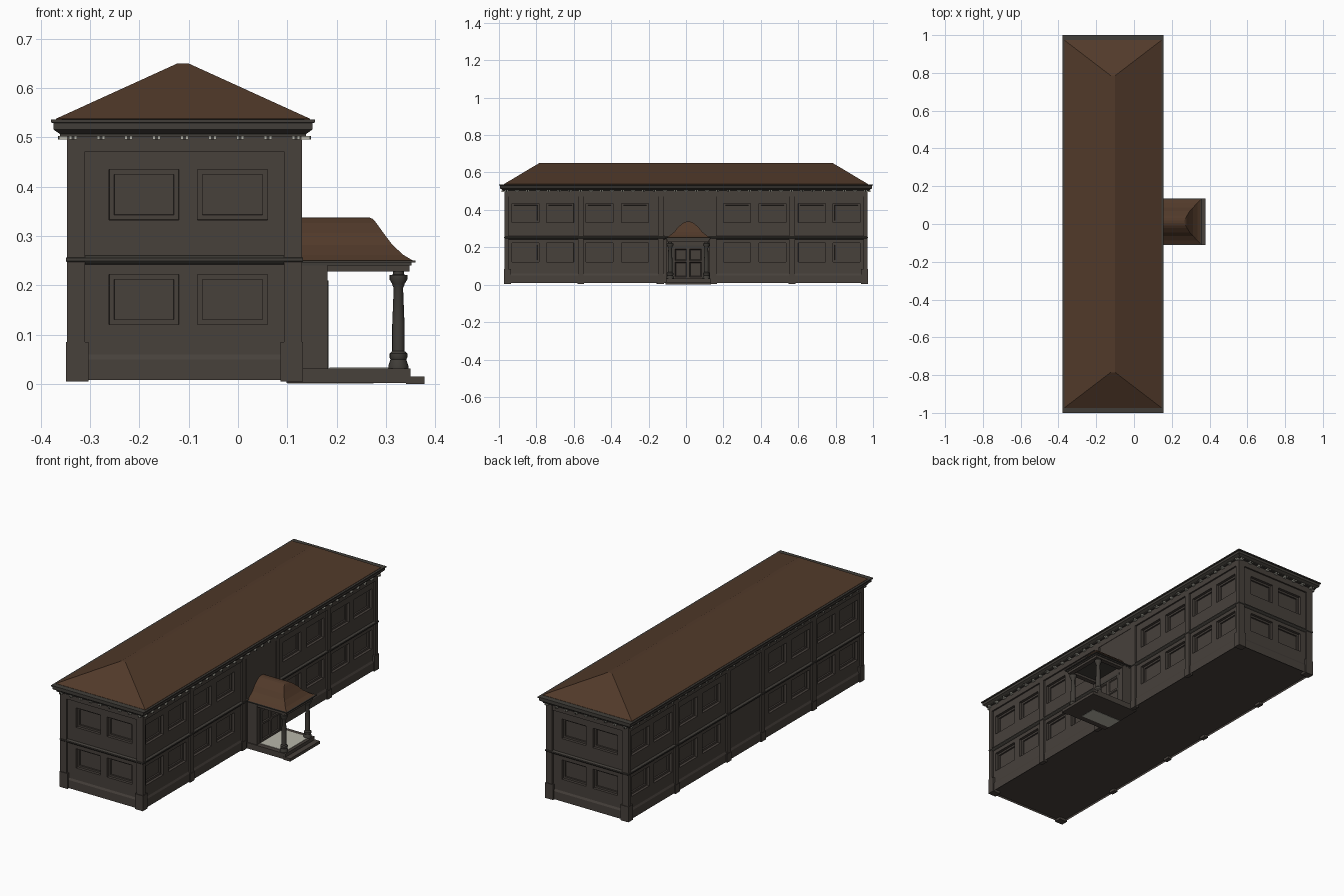
import bpy, bmesh, math

if "Cube" in bpy.data.objects:
    bpy.data.objects.remove(bpy.data.objects["Cube"])

def mat(name, c):
    m = bpy.data.materials.new(name)
    m.diffuse_color = (*c, 1)
    m.use_nodes = True
    m.node_tree.nodes["Principled BSDF"].inputs["Base Color"].default_value = m.diffuse_color
    return m

WALL = mat("dark_stone", (0.063, 0.052, 0.044))
TRIM = mat("trim_stone", (0.052, 0.047, 0.040))
ROOF = mat("brown_roof", (0.083, 0.042, 0.023))
PALE = mat("pale_stone", (0.48, 0.47, 0.40))

CX, HX, HY = -0.1085, 0.2385, 0.97      # body centre and half sizes
PY = 0.012                              # porch centre line

def finish(bm, name, m, smooth=False):
    bmesh.ops.recalc_face_normals(bm, faces=bm.faces)
    me = bpy.data.meshes.new(name)
    bm.to_mesh(me)
    bm.free()
    me.materials.append(m)
    if smooth:
        me.shade_smooth()
        me.set_sharp_from_angle(angle=math.radians(35))
    ob = bpy.data.objects.new(name, me)
    bpy.context.collection.objects.link(ob)
    return ob

def add_box(bm, x0, x1, y0, y1, z0, z1):
    vs = bmesh.ops.create_cube(bm, size=1)["verts"]
    for v in vs:
        v.co = (x1 if v.co.x > 0 else x0, y1 if v.co.y > 0 else y0, z1 if v.co.z > 0 else z0)

def boxes(name, m, items):
    bm = bmesh.new()
    for b in items:
        add_box(bm, *b)
    return finish(bm, name, m)

def bridge(bm, rings, caps=True):
    for a, b in zip(rings, rings[1:]):
        n = len(a)
        for i in range(n):
            bm.faces.new((a[i], a[(i + 1) % n], b[(i + 1) % n], b[i]))
    if caps:
        bm.faces.new(rings[0][::-1])
        bm.faces.new(rings[-1])

def rect_loft(name, m, cx, cy, hx, hy, profile, caps=True):
    """Stack of rectangles; profile rows are (x offset, y offset, z)."""
    bm = bmesh.new()
    rings = []
    for ox, oy, z in profile:
        rings.append([bm.verts.new((cx + sx * (hx + ox), cy + sy * (hy + oy), z))
                      for sx, sy in ((-1, -1), (1, -1), (1, 1), (-1, 1))])
    bridge(bm, rings, caps)
    return finish(bm, name, m)

def panel_grid(bm, fn, us, vs, steps):
    """Plane of cells; odd-numbered cells both ways get inset steps of (margin, depth)."""
    g = [[bm.verts.new(fn(u, v)) for v in vs] for u in us]
    cells = []
    for i in range(len(us) - 1):
        for j in range(len(vs) - 1):
            f = bm.faces.new((g[i][j], g[i + 1][j], g[i + 1][j + 1], g[i][j + 1]))
            if i % 2 and j % 2:
                cells.append(f)
    for margin, depth in steps:
        bm.normal_update()
        bmesh.ops.inset_individual(bm, faces=cells, thickness=margin, depth=-depth)

# Walls with stepped window recesses; the middle gap is an even cell, so it stays plain
INS, FLOOR = 0.009, 0.018
x0, x1, yw = CX - HX + INS, CX + HX - INS, HY - INS
half = [0.2, 0.345, 0.39, 0.535, 0.6, 0.745, 0.785, 0.93]
ul = [-yw] + [-u for u in half[::-1]] + half + [yw]
us = [x0, -0.261, -0.12, -0.082, 0.06, x1]
vs = [FLOOR, 0.121, 0.222, 0.333, 0.435, 0.5]
STEP = [(0.0004, 0.014), (0.014, 0.0), (0.0004, 0.008)]
bm = bmesh.new()
panel_grid(bm, lambda u, v: (x1, u, v), ul, vs, STEP)
panel_grid(bm, lambda u, v: (x0, -u, v), ul, vs, STEP)
panel_grid(bm, lambda u, v: (u, -yw, v), us, vs, STEP)
panel_grid(bm, lambda u, v: (2 * CX - u, yw, v), us, vs, STEP)
bmesh.ops.remove_doubles(bm, verts=bm.verts, dist=1e-5)
finish(bm, "walls", WALL)
boxes("ground_floor", WALL, [(x0 - 0.004, x1 + 0.004, -yw - 0.004, yw + 0.004, FLOOR, FLOOR + 0.01)])

# Pilasters and their plinths
pil, pli = [], []
for sx in (-1, 1):
    xo = CX + sx * HX
    xp = xo + sx * 0.002
    for sy in (-1, 1):
        # corner posts
        xi, ya, yb = xo - sx * 0.037, sy * (HY - 0.022), sy * HY
        pil.append((min(xi, xo), max(xi, xo), min(ya, yb), max(ya, yb), 0.008, 0.495))
        xi, ya, yb = xo - sx * 0.044, sy * (HY - 0.034), sy * (HY + 0.003)
        pli.append((min(xi, xp), max(xi, xp), min(ya, yb), max(ya, yb), 0.005, 0.085))
        # bay dividers on the long sides
        for y in (sy * 0.565 + 0.002, sy * 0.141 + 0.006 * (sx > 0)):
            xi = xo - sx * 0.02
            pil.append((min(xi, xo), max(xi, xo), y - 0.015, y + 0.015, 0.008, 0.495))
            pli.append((min(xi, xp), max(xi, xp), y - 0.018, y + 0.018, 0.005, 0.05))
boxes("pilasters", WALL, pil)
boxes("pilaster_plinths", WALL, pli)
boxes("entrance_bay_wall", WALL, [(0.11, 0.127, PY - 0.125, PY + 0.125, 0.008, 0.49)])

# Horizontal bands
rect_loft("base_band", WALL, CX, 0, HX, HY,
          [(-0.004, -0.004, 0.008), (-0.004, -0.004, 0.05), (-0.009, -0.009, 0.06)], caps=False)
rect_loft("floor_band", TRIM, CX, 0, HX, HY,
          [(-0.008, -0.008, 0.242), (-0.001, -0.001, 0.246), (0.002, 0.002, 0.25),
           (0.002, 0.002, 0.256), (-0.008, -0.008, 0.261)])
rect_loft("frieze", WALL, CX, 0, HX, HY, [(-0.001, -0.001, 0.471), (-0.001, -0.001, 0.503)])

# Cornice with a flat ledge, and main hip roof
RX = -0.1115
rect_loft("cornice", TRIM, RX, 0, 0.2375, HY,
          [(0.012, 0.012, 0.502), (0.012, 0.012, 0.507), (0.025, 0.025, 0.516), (0.025, 0.025, 0.529),
           (0.030, 0.030, 0.530), (0.030, 0.030, 0.536), (0.0, 0.0, 0.537)])
rect_loft("main_roof", ROOF, RX, 0, 0, 0,
          [(0.258, 0.974, 0.535), (0.257, 0.973, 0.538), (0.011, 0.785, 0.65)])

# Pale dentil blocks under the cornice, each with a dark front notch
den, notch = [], []
for s in (-1, 1):
    for out, inn, w, z0, z1, dest in ((0.016, -0.002, 0.008, 0.496, 0.503, den),
                                      (0.0175, 0.014, 0.003, 0.4955, 0.503, notch)):
        ya, yb = sorted((s * (HY + inn), s * (HY + out)))
        xa, xb = sorted((CX + s * (HX + inn), CX + s * (HX + out)))
        for k in range(-4, 5):
            x = CX + k * 0.0565
            dest.append((x - w, x + w, ya, yb, z0, z1))
        for k in range(-17, 18):
            y = k * 0.0565
            dest.append((xa, xb, y - w, y + w, z0, z1))
boxes("cornice_dentils", PALE, den)
boxes("dentil_notches", TRIM, notch)

# Porch deck, step, pale floor and the pale strip showing underneath
boxes("porch_deck", WALL, [(0.098, 0.35, PY - 0.12, PY + 0.12, 0.002, 0.032)])
boxes("porch_step", WALL, [(0.34, 0.378, PY - 0.122, PY + 0.122, 0.0, 0.015)])
boxes("porch_floor", PALE, [(0.185, 0.335, PY - 0.095, PY + 0.095, 0.031, 0.034)])
boxes("porch_floor_underside", PALE, [(0.10, 0.275, -0.075, 0.01, 0.0008, 0.003)])

# Vestibule with recessed double doors
boxes("vestibule", WALL, [(0.11, 0.174, PY - 0.113, PY + 0.113, 0.03, 0.245)])
bm = bmesh.new()
panel_grid(bm, lambda u, v: (0.181, PY + u, v),
           [-0.113, -0.07, -0.008, 0.008, 0.07, 0.113], [0.03, 0.042, 0.12, 0.13, 0.19, 0.245],
           [(0.005, 0.005)])
finish(bm, "double_doors", WALL)
boxes("door_frame", TRIM, [(0.17, 0.183, PY + s - 0.006, PY + s + 0.006, 0.03, 0.205) for s in (-0.082, 0.082)]
      + [(0.17, 0.183, PY - 0.09, PY + 0.09, 0.198, 0.21)])
boxes("vestibule_sides", WALL, [(0.11, 0.181, PY + s - 0.004, PY + s + 0.004, 0.03, 0.245) for s in (-0.111, 0.111)])

# Turned porch columns
prof = [(0.020, 0.032), (0.020, 0.038), (0.016, 0.050), (0.018, 0.054), (0.018, 0.062), (0.0125, 0.067),
        (0.0125, 0.12), (0.0095, 0.195), (0.012, 0.200), (0.013, 0.204), (0.018, 0.212), (0.018, 0.221),
        (0.011, 0.222), (0.011, 0.23)]
for s, side in ((-1, "left"), (1, "right")):
    bm = bmesh.new()
    rings = [[bm.verts.new((0.325 + r * math.cos(a * math.pi / 8), PY + s * 0.097 + r * math.sin(a * math.pi / 8), z))
              for a in range(16)] for r, z in prof]
    bridge(bm, rings)
    finish(bm, side + "_column", TRIM, True)

# Porch beams and eaves
boxes("porch_beams", WALL, [(0.18, 0.348, PY + s - 0.012, PY + s + 0.012, 0.228, 0.243) for s in (-0.099, 0.099)]
      + [(0.324, 0.348, PY - 0.1, PY + 0.1, 0.228, 0.243)])
boxes("porch_eaves", TRIM, [(0.12, 0.352, PY - 0.116, PY + 0.116, 0.240, 0.246),
                            (0.12, 0.360, PY - 0.124, PY + 0.124, 0.246, 0.251)])

# Flared porch roof, its back end buried in the building
rect_loft("porch_roof", ROOF, 0.1875, PY, 0.1675, 0.12,
          [(0.0, 0.0, 0.250), (-0.020, -0.020, 0.262), (-0.042, -0.045, 0.282), (-0.060, -0.064, 0.306),
           (-0.075, -0.088, 0.327), (-0.082, -0.101, 0.335), (-0.090, -0.113, 0.338)])
